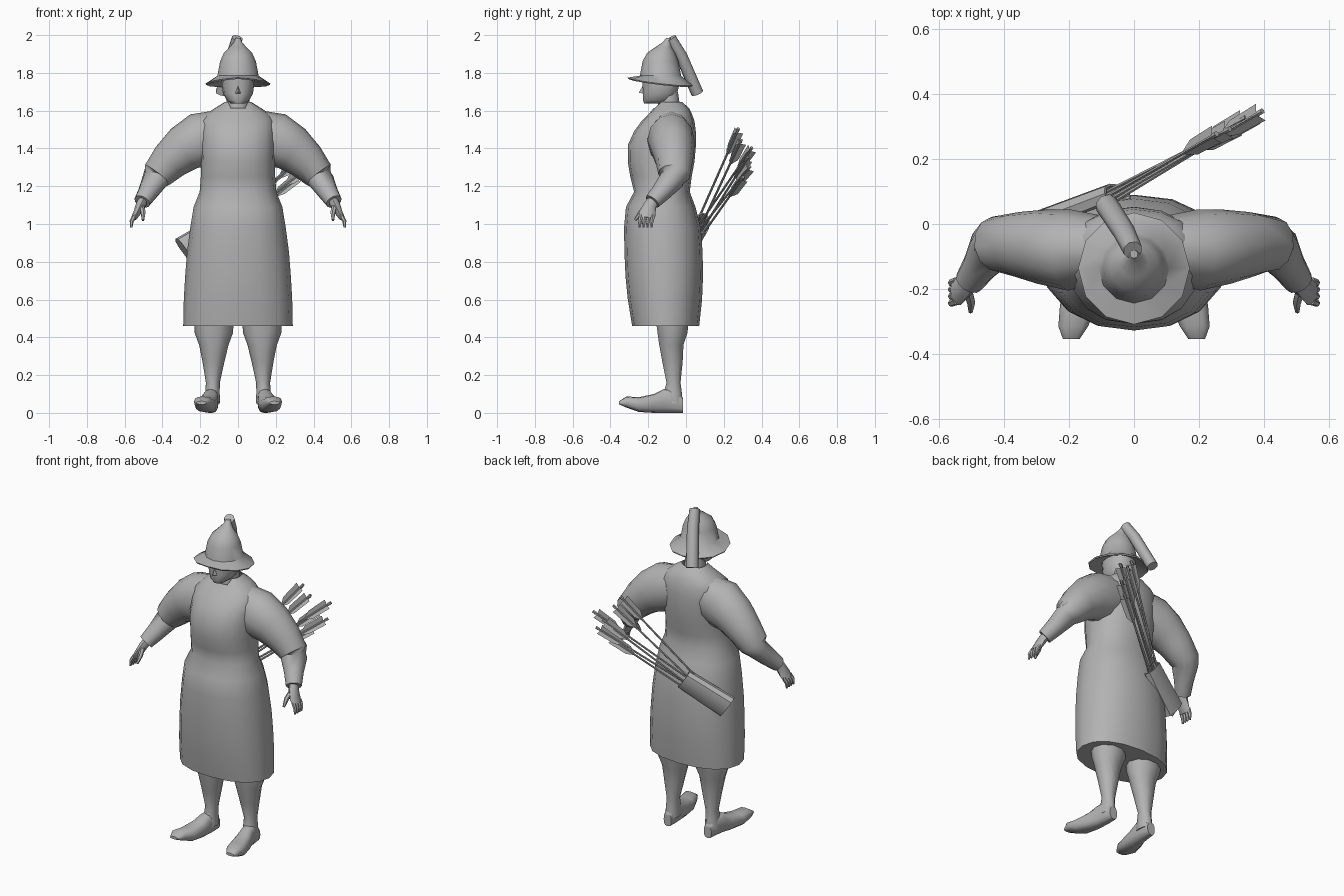
import bpy, bmesh, math
from mathutils import Vector as V

grey = bpy.data.materials.new("plain grey")
grey.diffuse_color = (0.45, 0.45, 0.45, 1)


def finish(name, bm, angle=50):
    bmesh.ops.recalc_face_normals(bm, faces=bm.faces)
    me = bpy.data.meshes.new(name)
    bm.to_mesh(me)
    bm.free()
    me.materials.append(grey)
    ob = bpy.data.objects.new(name, me)
    bpy.context.collection.objects.link(ob)
    bpy.ops.object.select_all(action='DESELECT')
    ob.select_set(True)
    bpy.context.view_layer.objects.active = ob
    bpy.ops.object.shade_smooth_by_angle(angle=math.radians(angle))
    return ob


def loft(name, rings, n=12, p=2.0, caps=(True, True), angle=50, tweak=None):
    """Skin rounded rings given as (centre, half axis u, half axis v)."""
    bm = bmesh.new()
    loops = []
    for i, (c, u, v) in enumerate(rings):
        loop = []
        for k in range(n):
            a = 2 * math.pi * k / n
            ca, sa = math.cos(a), math.sin(a)
            x = math.copysign(abs(ca) ** (2 / p), ca)
            y = math.copysign(abs(sa) ** (2 / p), sa)
            co = V(c) + V(u) * x + V(v) * y
            if tweak:
                co = tweak(i, x, y, co)
            loop.append(bm.verts.new(co))
        loops.append(loop)
    for a, b in zip(loops, loops[1:]):
        for k in range(n):
            bm.faces.new((a[k], a[(k + 1) % n], b[(k + 1) % n], b[k]))
    if caps[0]:
        bm.faces.new(loops[0])
    if caps[1]:
        bm.faces.new(loops[-1])
    return finish(name, bm, angle)


def upright(rows, cx=0.0):
    """Rows of z, half width, front y, back y, optional x centre."""
    out = []
    for z, hx, y0, y1, *x in rows:
        out.append(((x[0] if x else cx, (y0 + y1) / 2, z), (hx, 0, 0), (0, (y1 - y0) / 2, 0)))
    return out


def limb(rows, s=1, up=(0, 0, 1)):
    """Rows of centre, half thickness, half depth; rings lie across the path."""
    pts = [V((s * r[0][0], r[0][1], r[0][2])) for r in rows]
    out = []
    for i, (_, h, d) in enumerate(rows):
        t = (pts[min(i + 1, len(pts) - 1)] - pts[max(i - 1, 0)]).normalized()
        side = t.cross(V(up)).normalized()
        out.append((pts[i], side.cross(t) * h, side * d))
    return out


# Long robe, with a shallow V at the collar
def collar(i, x, y, co):
    if i == 14 and y < -0.8:
        co.z -= 0.045
        co.y -= 0.02
    return co


loft("robe", upright([
    (0.46, 0.29, -0.285, 0.07), (0.60, 0.287, -0.308, 0.085), (0.72, 0.28, -0.32, 0.09),
    (0.85, 0.27, -0.326, 0.088), (0.98, 0.253, -0.328, 0.078), (1.09, 0.235, -0.318, 0.05),
    (1.17, 0.203, -0.275, 0.02), (1.25, 0.197, -0.295, 0.03), (1.33, 0.197, -0.308, 0.045),
    (1.42, 0.2, -0.307, 0.053), (1.49, 0.2, -0.275, 0.052), (1.545, 0.198, -0.235, 0.045),
    (1.585, 0.165, -0.195, 0.03), (1.615, 0.12, -0.17, 0.015), (1.645, 0.072, -0.15, -0.02)]),
    n=16, p=2.25, caps=(True, False), tweak=collar)

# Arms, hands, legs and feet
for s, side in ((1, "left"), (-1, "right")):
    loft(side + "_sleeve", limb([
        ((0.09, -0.075, 1.475), 0.13, 0.10), ((0.20, -0.08, 1.445), 0.145, 0.125),
        ((0.285, -0.07, 1.40), 0.125, 0.115), ((0.36, -0.063, 1.335), 0.105, 0.10),
        ((0.425, -0.062, 1.262), 0.085, 0.085), ((0.437, -0.075, 1.235), 0.064, 0.075),
        ((0.475, -0.13, 1.17), 0.053, 0.055), ((0.508, -0.178, 1.118), 0.043, 0.045)], s),
        n=12, angle=40)
    loft(side + "_palm", limb([
        ((0.495, -0.16, 1.14), 0.027, 0.03), ((0.515, -0.19, 1.10), 0.026, 0.034),
        ((0.537, -0.205, 1.055), 0.019, 0.045), ((0.552, -0.208, 1.03), 0.015, 0.042)],
        s, up=(1 * s, 0, 0.4)), n=8)
    for k in range(4):
        y = -0.175 - 0.021 * k
        loft(side + "_finger", limb([
            ((0.546, y, 1.045), 0.012, 0.012), ((0.563, y - 0.006, 1.015), 0.011, 0.011),
            ((0.565, y - 0.008, 0.982), 0.006, 0.006)], s, up=(s, 0, 0)), n=6)
    loft(side + "_thumb", limb([
        ((0.512, -0.205, 1.095), 0.016, 0.016), ((0.502, -0.24, 1.06), 0.014, 0.014),
        ((0.503, -0.27, 1.02), 0.007, 0.007)], s), n=6)
    loft(side + "_leg", upright([
        (0.50, 0.105, -0.165, 0.02), (0.425, 0.102, -0.155, 0.012), (0.36, 0.078, -0.145, -0.01),
        (0.27, 0.058, -0.128, -0.015, s * 0.13), (0.16, 0.037, -0.105, -0.027, s * 0.133),
        (0.11, 0.038, -0.12, -0.02, s * 0.135), (0.05, 0.042, -0.13, -0.015, s * 0.137)],
        s * 0.128), n=10)
    foot = [(-0.015, 0, 0.08, 0.026, 0.138), (-0.07, 0, 0.13, 0.038, 0.14),
            (-0.12, 0, 0.125, 0.042, 0.145), (-0.17, 0, 0.10, 0.05, 0.155),
            (-0.25, 0.005, 0.083, 0.056, 0.172), (-0.315, 0.028, 0.087, 0.046, 0.187),
            (-0.354, 0.045, 0.062, 0.026, 0.193)]
    loft(side + "_shoe", [((s * x, y, (a + b) / 2), (hx, 0, 0), (0, 0, (b - a) / 2))
                          for y, a, b, hx, x in foot], n=12, p=2.6)

# Neck, head and nose
loft("neck", upright([(1.56, 0.075, -0.16, -0.02), (1.63, 0.06, -0.15, -0.03),
                      (1.70, 0.06, -0.15, -0.04)]), n=10)
loft("head", upright([
    (1.637, 0.036, -0.222, -0.10), (1.655, 0.06, -0.23, -0.07), (1.69, 0.079, -0.229, -0.045),
    (1.73, 0.085, -0.232, -0.035), (1.80, 0.088, -0.235, -0.035)]), n=14, p=2.2)
bm = bmesh.new()
top, tip = bm.verts.new((0, -0.225, 1.74)), bm.verts.new((0, -0.25, 1.695))
l, r = bm.verts.new((-0.018, -0.222, 1.69)), bm.verts.new((0.018, -0.222, 1.69))
for f in ((top, l, tip), (top, tip, r), (tip, l, r), (top, r, l)):
    bm.faces.new(f)
finish("nose", bm)

# Pointed helmet with a sloping brim, closed underneath
helmet = [(1.985, 0.012, -0.093), (1.962, 0.022, -0.102), (1.935, 0.045, -0.12),
          (1.905, 0.075, -0.132), (1.86, 0.095, -0.135), (1.785, 0.109, -0.135),
          (1.755, 0.172, -0.137), (1.748, 0.168, -0.137), (1.768, 0.09, -0.135)]
loft("helmet", [((0, y, z), (r, 0, -0.0), (0, r, -0.02 * (r > 0.15)))
                for z, r, y in helmet], n=12, angle=45,
     tweak=lambda i, x, y, co: V((co.x, co.y, co.z - (0.012 * abs(x) if i in (6, 7) else 0))))

# Hanging tail behind the helmet
loft("helmet_tail", limb([((-0.004, -0.08, 1.984), 0.03, 0.03), ((-0.03, -0.025, 1.89), 0.033, 0.034),
                          ((-0.085, 0.06, 1.692), 0.033, 0.036)]), n=8, angle=50)

# Flat quiver on the back, hollow at the mouth
axis = V((0.24, 0.105, 0.17)).normalized()
mouth, base = V((-0.05, 0.09, 1.005)), V((-0.285, -0.002, 0.86))
wide = V((-0.55, 0.05, 0.75))
wide = (wide - axis * wide.dot(axis)).normalized()
thin = axis.cross(wide)
loft("quiver", [(base, wide * 0.077, thin * 0.04), (mouth, wide * 0.068, thin * 0.036),
                (mouth, wide * 0.06, thin * 0.029),
                (mouth - axis * 0.1, wide * 0.06, thin * 0.029)], n=10, p=2.6, angle=40)

# Fan of arrows, each with three feather vanes
ends = [(0.25, 0.275, 1.50), (0.29, 0.29, 1.44), (0.39, 0.345, 1.40),
        (0.34, 0.325, 1.35), (0.375, 0.335, 1.30), (0.32, 0.30, 1.245)]
for i, e in enumerate(ends):
    e = V(e)
    start = mouth + wide * (0.045 - 0.018 * i) + thin * (0.012 * (-1) ** i) - axis * 0.08
    d = (e - start).normalized()
    loft("arrow_shaft", limb([(tuple(start), 0.006, 0.006), (tuple(e), 0.006, 0.006)]), n=6)
    loft("arrow_nock", limb([(tuple(e - d * 0.012), 0.009, 0.009),
                             (tuple(e + d * 0.008), 0.009, 0.009)]), n=6)
    across = d.cross(V((0, 0, 1))).normalized()
    other = d.cross(across)
    bm = bmesh.new()
    for k in range(3):
        a = 2 * math.pi * k / 3 + 0.5
        out = across * math.cos(a) + other * math.sin(a)
        bm.faces.new([bm.verts.new(e - d * t + out * r) for t, r in
                      ((0.02, 0.003), (0.012, 0.034), (0.13, 0.03), (0.18, 0.003))])
    finish("arrow_feathers", bm)
